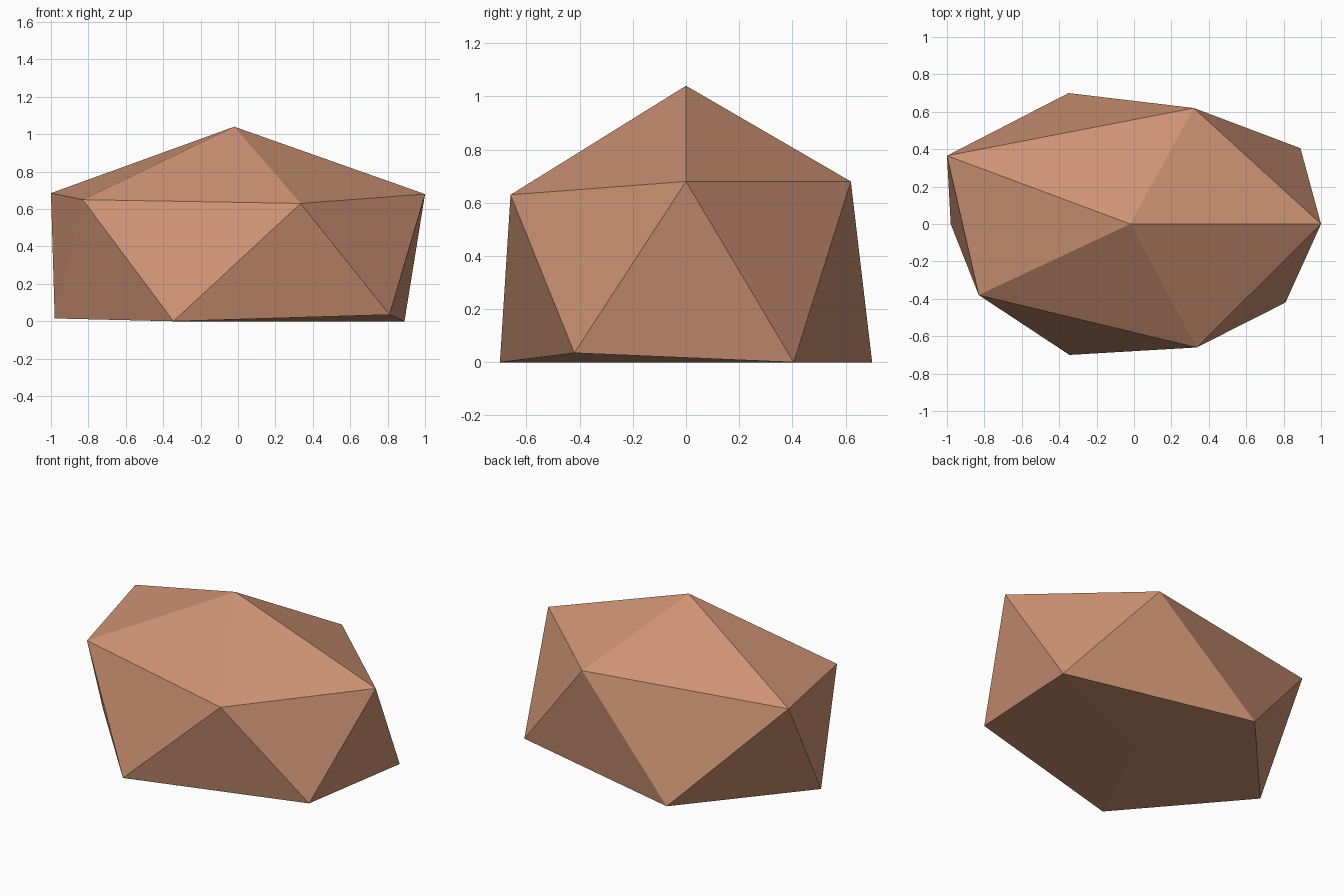
import bpy
import bmesh

cube = bpy.data.objects.get("Cube")
if cube:
    bpy.data.objects.remove(cube, do_unlink=True)


def make_material(name, colour):
    mat = bpy.data.materials.new(name)
    mat.use_nodes = True
    mat.diffuse_color = colour
    mat.node_tree.nodes["Principled BSDF"].inputs["Base Color"].default_value = colour
    return mat


# Irregular rock: two staggered five-point rings between two poles
top_pole = (-0.02, 0, 1.04)
upper_ring = [(1.0, 0, 0.68), (0.32, 0.62, 0.68), (-1.0, 0.365, 0.685),
              (-0.83, -0.38, 0.65), (0.335, -0.66, 0.63)]
lower_ring = [(0.89, 0.405, 0), (-0.35, 0.70, 0), (-0.98, 0, 0.015),
              (-0.345, -0.70, 0), (0.81, -0.42, 0.035)]
bottom_pole = (0, 0, 0)

bm = bmesh.new()
top = bm.verts.new(top_pole)
bottom = bm.verts.new(bottom_pole)
upper = [bm.verts.new(p) for p in upper_ring]
lower = [bm.verts.new(p) for p in lower_ring]

# Cap, side band and underside, one sector at a time
for i in range(len(upper)):
    j = (i + 1) % len(upper)
    bm.faces.new((top, upper[i], upper[j]))
    bm.faces.new((upper[i], lower[i], upper[j]))
    bm.faces.new((upper[j], lower[i], lower[j]))
    bm.faces.new((bottom, lower[j], lower[i]))
bmesh.ops.recalc_face_normals(bm, faces=bm.faces)

mesh = bpy.data.meshes.new("rock")
bm.to_mesh(mesh)
bm.free()
mesh.materials.append(make_material("reddish_brown_stone", (0.61, 0.287, 0.174, 1)))
rock = bpy.data.objects.new("rock", mesh)
bpy.context.collection.objects.link(rock)
